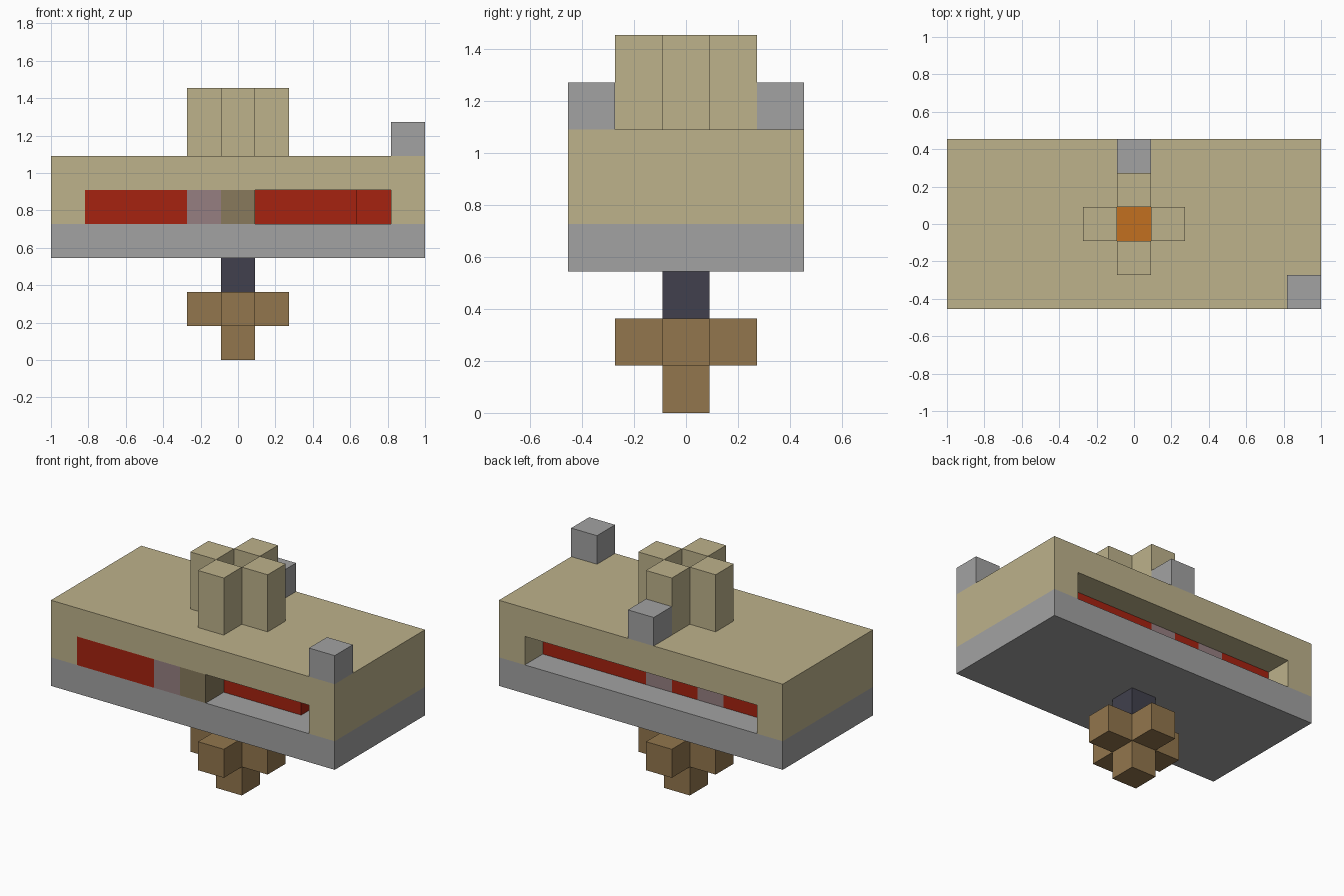
import bpy
import bmesh

default = bpy.data.objects.get("Cube")
if default:
    bpy.data.objects.remove(default, do_unlink=True)

U = 2 / 11  # one block


def linear(c):
    c /= 255
    return c / 12.92 if c <= 0.04045 else ((c + 0.055) / 1.055) ** 2.4


def material(name, hex_code):
    rgb = [linear(c) for c in bytes.fromhex(hex_code)]
    mat = bpy.data.materials.new(name)
    mat.use_nodes = True
    mat.diffuse_color = (*rgb, 1)
    mat.node_tree.nodes["Principled BSDF"].inputs["Base Color"].default_value = (*rgb, 1)
    return mat


sand = material("sand", "BDB28B")
grey = material("stone grey", "A2A2A2")
red = material("red", "A62210")
mauve = material("mauve", "967F81")
olive = material("olive brown", "887A5C")
charcoal = material("charcoal", "41404D")
wood = material("wood brown", "92764D")
orange = material("orange", "C27020")


def prism(name, mat, profile, y0, y1):
    """Extrude a front profile (x, z in blocks) from y0 to y1."""
    bm = bmesh.new()
    face = bm.faces.new([bm.verts.new((x * U, y0 * U, z * U)) for x, z in profile])
    ext = bmesh.ops.extrude_face_region(bm, geom=[face])
    verts = [g for g in ext["geom"] if isinstance(g, bmesh.types.BMVert)]
    bmesh.ops.translate(bm, verts=verts, vec=(0, (y1 - y0) * U, 0))
    bmesh.ops.recalc_face_normals(bm, faces=bm.faces)
    mesh = bpy.data.meshes.new(name)
    bm.to_mesh(mesh)
    bm.free()
    mesh.materials.append(mat)
    obj = bpy.data.objects.new(name, mesh)
    bpy.context.collection.objects.link(obj)
    return obj


def box(name, mat, x0, x1, y0, y1, z0, z1):
    return prism(name, mat, [(x0, z0), (x1, z0), (x1, z1), (x0, z1)], y0, y1)


# Hanging foot: a wooden cross with a block below and a dark neck above
box("foot_block", wood, -.5, .5, -.5, .5, 0, 1)
box("foot_crossbar", wood, -1.5, 1.5, -.5, .5, 1, 2)
box("foot_arm_front", wood, -.5, .5, -1.5, -.5, 1, 2)
box("foot_arm_back", wood, -.5, .5, .5, 1.5, 1, 2)
box("neck", charcoal, -.5, .5, -.5, .5, 2, 3)

# Base slab and housing, which bridges over a long slot
box("base_slab", grey, -5.5, 5.5, -2.5, 2.5, 3, 4)
prism("housing", sand,
      [(-5.5, 4), (-4.5, 4), (-4.5, 5), (4.5, 5),
       (4.5, 4), (5.5, 4), (5.5, 6), (-5.5, 6)], -2.5, 2.5)

# Blocks inside the slot, row by row from front to back; '.' is empty
kinds = {"r": ("red_block", red), "m": ("mauve_block", mauve), "o": ("olive_block", olive)}
rows = ["rrrmo....",
        "rrrrrrrr.",
        "rrrrrrrrr",
        "rrmrmrrrr"]
for j, row in enumerate(rows):
    start = 0
    for i in range(1, len(row) + 1):
        if i == len(row) or row[i] != row[start]:
            if row[start] in kinds:
                name, mat = kinds[row[start]]
                box(name, mat, start - 4.5, i - 4.5, j - 2.5, j - 1.5, 4, 5)
            start = i

# Chimney: four posts around an open shaft with a glowing bottom
for side, dx, dy in (("left", 1, 0), ("right", -1, 0), ("front", 0, -1), ("back", 0, 1)):
    box("chimney_post_" + side, sand, dx - .5, dx + .5, dy - .5, dy + .5, 6, 8)
box("chimney_ember", orange, -.5, .5, -.5, .5, 6, 6.03)

# Loose blocks on the roof edge
box("roof_block_back", grey, -.5, .5, 1.5, 2.5, 6, 7)
box("roof_block_front", grey, 4.5, 5.5, -2.5, -1.5, 6, 7)
